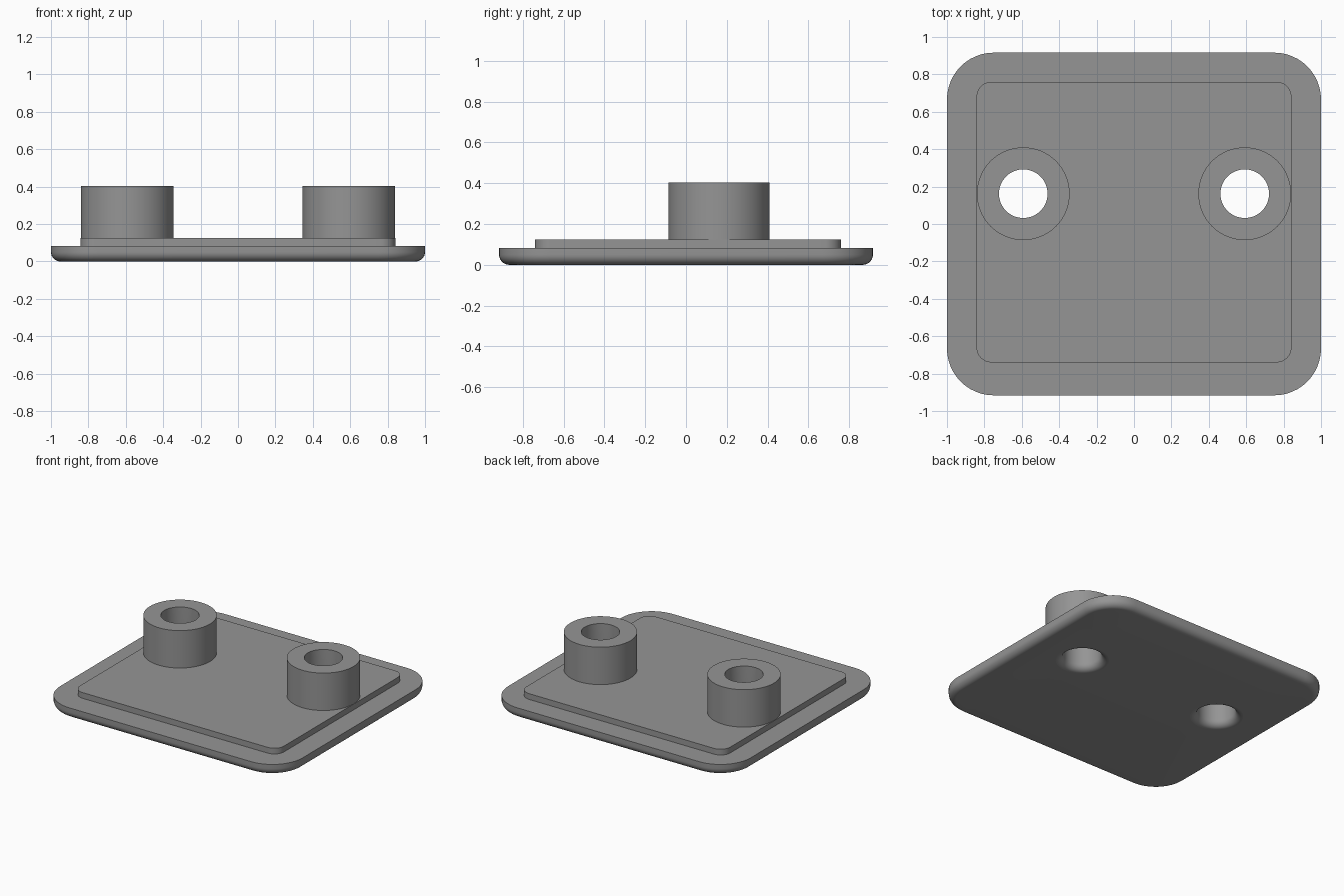
import bpy, bmesh, math

if "Cube" in bpy.data.objects:
    bpy.data.objects.remove(bpy.data.objects["Cube"])

SEG = 64                      # sides of round parts
BOSS_X, BOSS_Y = 0.592, 0.162
BOSS_R, BORE_R = 0.248, 0.13
FILLET = 0.05
PLATE_Z, PANEL_Z, BOSS_Z = 0.082, 0.125, 0.404

grey = bpy.data.materials.new("mid grey")
grey.diffuse_color = (0.3, 0.3, 0.3, 1)
grey.use_nodes = True
grey.node_tree.nodes["Principled BSDF"].inputs["Base Color"].default_value = grey.diffuse_color


def rounded_rect(hx, hy, r, z, cy=0.0, n=12):
    """Counter-clockwise rounded rectangle outline."""
    pts = []
    for k, (sx, sy) in enumerate([(1, 1), (-1, 1), (-1, -1), (1, -1)]):
        for i in range(n + 1):
            a = math.pi / 2 * (k + i / n)
            pts.append((sx * (hx - r) + r * math.cos(a),
                        cy + sy * (hy - r) + r * math.sin(a), z))
    return pts


def circle(cx, r, z):
    return [(cx + r * math.cos(2 * math.pi * i / SEG),
             BOSS_Y + r * math.sin(2 * math.pi * i / SEG), z) for i in range(SEG)]


def loft(bm, outlines):
    """Skin a stack of outlines with quads, return the vertex rings."""
    rings = [[bm.verts.new(p) for p in o] for o in outlines]
    for a, b in zip(rings, rings[1:]):
        for i in range(len(a)):
            j = (i + 1) % len(a)
            bm.faces.new((a[i], a[j], b[j], b[i]))
    return rings


def cap(bm, ring, hole_r, z, up):
    """Flat face bounded by a ring, with two round openings."""
    loops = [ring] + [[bm.verts.new(p) for p in circle(s * BOSS_X, hole_r, z)]
                      for s in (-1, 1)]
    edges = []
    for lp in loops:
        for i, v in enumerate(lp):
            w = lp[(i + 1) % len(lp)]
            edges.append(bm.edges.get((v, w)) or bm.edges.new((v, w)))
    res = bmesh.ops.triangle_fill(bm, use_beauty=True, use_dissolve=False, edges=edges)
    for f in res["geom"]:
        if isinstance(f, bmesh.types.BMFace):
            f.normal_update()
            if (f.normal.z > 0) != up:
                f.normal_flip()


def finish(bm, name):
    me = bpy.data.meshes.new(name)
    bm.to_mesh(me)
    bm.free()
    me.materials.append(grey)
    ob = bpy.data.objects.new(name, me)
    bpy.context.collection.objects.link(ob)
    bpy.ops.object.select_all(action='DESELECT')
    ob.select_set(True)
    bpy.context.view_layer.objects.active = ob
    bpy.ops.object.shade_smooth_by_angle(angle=math.radians(30))


def panel_outline(z):
    return rounded_rect(0.842, 0.75, 0.08, z, cy=0.01)


arc = [math.pi / 2 * i / 8 for i in range(9)]

# Base plate: filleted lower rim, straight side, ledge around the panel
bm = bmesh.new()
outlines = []
for a in arc:
    inset = FILLET * (1 - math.sin(a))
    outlines.append(rounded_rect(1 - inset, 0.916 - inset, 0.25 - inset,
                                 FILLET * (1 - math.cos(a))))
outlines += [rounded_rect(1, 0.916, 0.25, PLATE_Z), panel_outline(PLATE_Z)]
rings = loft(bm, outlines)
cap(bm, rings[0], BORE_R + FILLET, 0, up=False)
finish(bm, "base_plate")

# Raised panel
bm = bmesh.new()
rings = loft(bm, [panel_outline(PLATE_Z), panel_outline(PANEL_Z)])
cap(bm, rings[-1], BOSS_R, PANEL_Z, up=True)
finish(bm, "raised_panel")

# Bosses with through bores that flare at the underside
for side, name in ((-1, "left_boss"), (1, "right_boss")):
    profile = [(BOSS_R, PANEL_Z), (BOSS_R, BOSS_Z), (BORE_R, BOSS_Z)]
    profile += [(BORE_R + FILLET * (1 - math.cos(a)), FILLET * (1 - math.sin(a)))
                for a in arc]
    bm = bmesh.new()
    loft(bm, [circle(side * BOSS_X, r, z) for r, z in profile])
    finish(bm, name)
